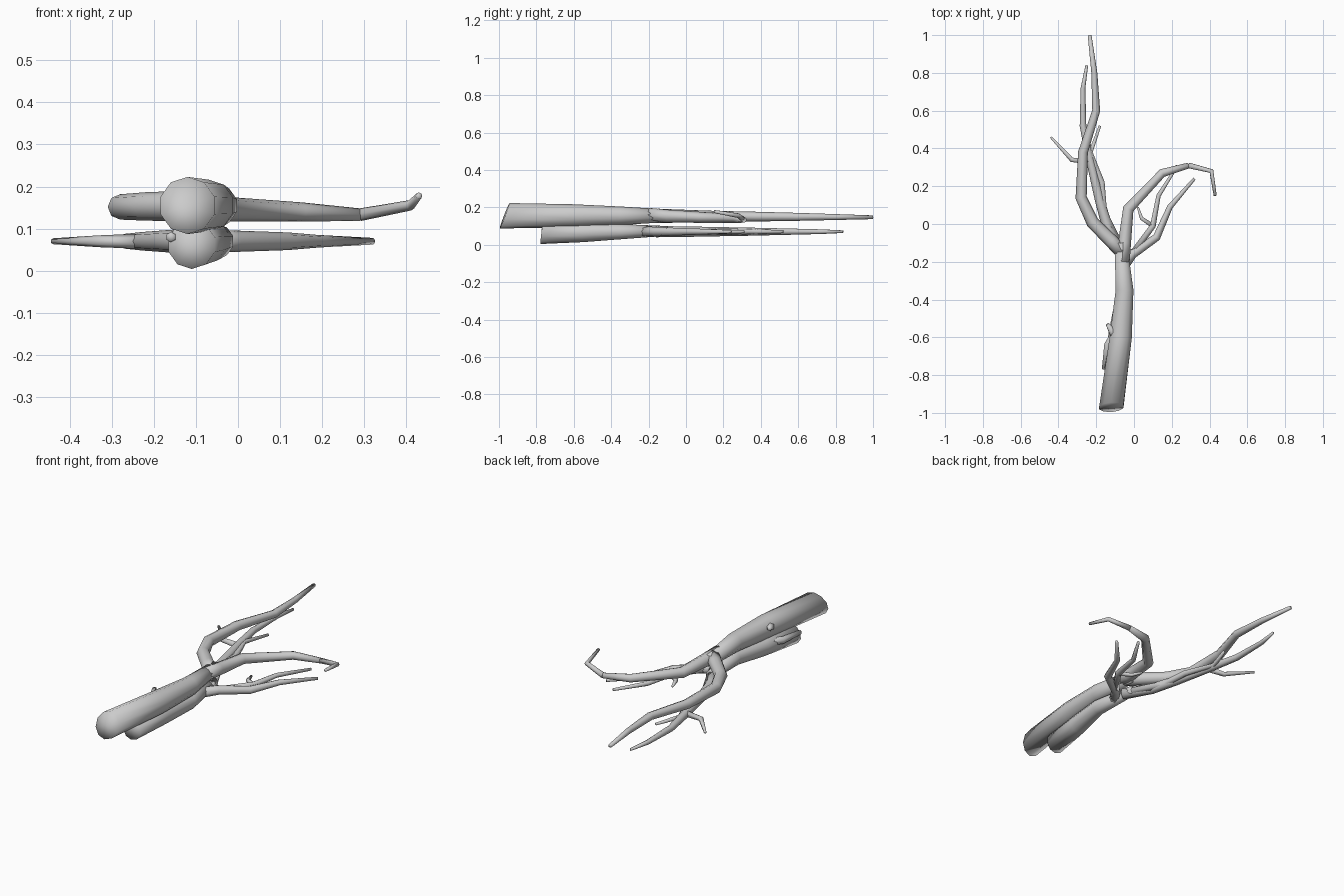
import bpy, bmesh, math
from mathutils import Vector

cube = bpy.data.objects.get("Cube")
if cube:
    bpy.data.objects.remove(cube)

GREY = (0.6, 0.6, 0.6, 1)
wood = bpy.data.materials.new("weathered_grey_wood")
wood.use_nodes = True
wood.diffuse_color = GREY
wood.node_tree.nodes["Principled BSDF"].inputs["Base Color"].default_value = GREY

UP = Vector((0, 0, 1))
UPPER_LEVEL = 0.155
LOWER_LEVEL = 0.07


def spine(path, start_height, end_height):
    """Lift a plan path into space, changing height evenly along it."""
    last = len(path) - 1
    return [Vector((p[0], p[1], start_height + (end_height - start_height) * i / last))
            for i, p in enumerate(path)]


def direction(points, index):
    """Average heading of the segments that meet at a point."""
    heading = Vector()
    for a, b in zip(points, points[1:]):
        if points[index] in (a, b):
            heading += (b - a).normalized()
    return heading.normalized()


def add_ring(bm, centre, along, radius, sides, slant):
    side = along.cross(UP).normalized()
    over = side.cross(along)
    ring = []
    for k in range(sides):
        angle = math.tau * k / sides
        offset = (side * math.sin(angle) + over * math.cos(angle)) * radius
        offset.y += slant * (offset.z + offset.x / 2)
        ring.append(bm.verts.new(centre + offset))
    return ring


def cap(bm, ring, centre):
    hub = bm.verts.new(centre)
    for a, b in zip(ring, ring[1:] + ring[:1]):
        bm.faces.new((hub, a, b))


def limb(name, path, thick, thin, height, end_height=None, sides=8, slant=0):
    """Tapered tube along a plan path; slant skews the sawn first end."""
    points = spine(path, height, height if end_height is None else end_height)
    last = len(points) - 1
    bm = bmesh.new()
    rings = []
    for i, centre in enumerate(points):
        radius = thick + (thin - thick) * (i / last) ** 1.5
        along = direction(points, i)
        rings.append(add_ring(bm, centre, along, radius, sides, 0 if i else slant))
    for lower, upper in zip(rings, rings[1:]):
        for k in range(sides):
            bm.faces.new((lower[k - 1], lower[k], upper[k], upper[k - 1]))
    cap(bm, rings[0], points[0])
    cap(bm, rings[-1], points[-1])
    bmesh.ops.recalc_face_normals(bm, faces=bm.faces)
    mesh = bpy.data.meshes.new(name)
    bm.to_mesh(mesh)
    bm.free()
    mesh.shade_smooth()
    mesh.materials.append(wood)
    bpy.context.collection.objects.link(bpy.data.objects.new(name, mesh))
    return points


# Upper log with a slanted sawn end and a knot
upper_trunk = limb("upper_trunk", [(-.12, -.97), (-.07, -.6), (-.05, -.35), (-.07, -.1)],
                   thick=.068, thin=.034, height=UPPER_LEVEL, sides=10, slant=.38)
limb("upper_knot", [upper_trunk[1], (-.11, -.58), (-.14, -.53)],
     thick=.03, thin=.011, height=UPPER_LEVEL, end_height=.185, sides=6)

# Upper branches
limb("upper_right_branch",
     [(-.06, -.15), (-.12, -.09), (-.22, .01), (-.28, .14), (-.27, .38),
      (-.2, .6), (-.21, .8), (-.235, 1)],
     thick=.038, thin=.01, height=UPPER_LEVEL, end_height=.147)
upper_left = limb("upper_left_branch",
                  [(-.06, -.2), (-.05, -.1), (-.03, .08), (.15, .27), (.29, .31)],
                  thick=.037, thin=.015, height=.16, end_height=.133)
limb("upper_left_tip", [upper_left[-1], (.41, .28), (.43, .15)],
     thick=.015, thin=.008, height=.133, end_height=.178)

# Lower log
lower_trunk = limb("lower_trunk", [(-.11, -.77), (-.08, -.55), (-.05, -.35), (-.08, -.1)],
                   thick=.058, thin=.026, height=.062, end_height=.074, sides=10, slant=.15)
limb("lower_knot", [lower_trunk[1], (-.14, -.64), (-.16, -.77)],
     thick=.026, thin=.012, height=.08, sides=6)

# Lower right branch, its inner branch and twig
lower_right = limb("lower_right_branch",
                   [(-.06, -.16), (-.14, -.02), (-.18, .12), (-.23, .33),
                    (-.27, .52), (-.27, .72), (-.25, .84)],
                   thick=.03, thin=.007, height=LOWER_LEVEL)
limb("lower_right_inner_branch",
     [lower_trunk[-1], (-.16, .06), (-.17, .22), (-.23, .38), (-.18, .52)],
     thick=.022, thin=.008, height=LOWER_LEVEL, sides=6)
limb("lower_right_twig", [lower_right[3], (-.33, .34), (-.44, .46)],
     thick=.018, thin=.007, height=LOWER_LEVEL, sides=6)

# Lower left branches and twig
lower_left = limb("lower_left_outer_branch",
                  [(-.06, -.23), (-.01, -.16), (.12, -.07), (.19, .09), (.32, .24)],
                  thick=.028, thin=.008, height=LOWER_LEVEL)
lower_inner = limb("lower_left_inner_branch",
                   [lower_left[1], (.1, -.01), (.13, .15), (.23, .31)],
                   thick=.02, thin=.008, height=LOWER_LEVEL, sides=6)
limb("lower_left_twig", [lower_inner[1], (.04, .03), (.02, .09)],
     thick=.014, thin=.006, height=LOWER_LEVEL, end_height=.06, sides=6)
